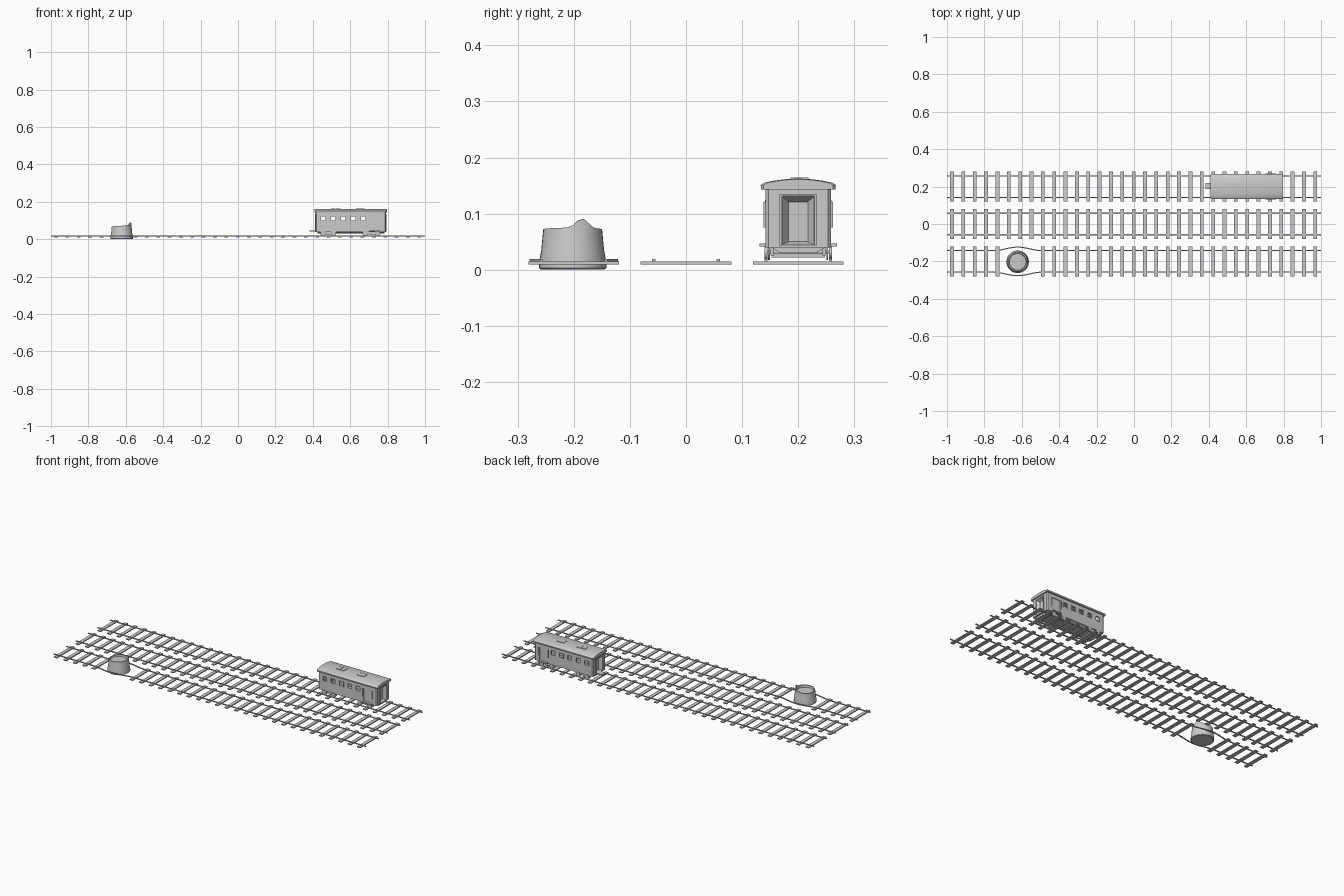
import bpy, bmesh, math
from mathutils import Vector

if "Cube" in bpy.data.objects:
    bpy.data.objects.remove(bpy.data.objects["Cube"])

def finish(name, bm):
    bmesh.ops.recalc_face_normals(bm, faces=bm.faces)
    me = bpy.data.meshes.new(name)
    bm.to_mesh(me)
    bm.free()
    ob = bpy.data.objects.new(name, me)
    bpy.context.collection.objects.link(ob)
    return ob

def add_box(bm, x0, x1, y0, y1, z0, z1):
    vs = bmesh.ops.create_cube(bm, size=1)["verts"]
    for v in vs:
        v.co = Vector((x1 if v.co.x > 0 else x0, y1 if v.co.y > 0 else y0, z1 if v.co.z > 0 else z0))
    return vs

def loft(bm, rings, cap=True):
    rows = [[bm.verts.new(p) for p in r] for r in rings]
    n = len(rows[0])
    for a, b in zip(rows, rows[1:]):
        for i in range(n):
            bm.faces.new((a[i], a[(i + 1) % n], b[(i + 1) % n], b[i]))
    if cap:
        bm.faces.new(rows[0])
        bm.faces.new(rows[-1])

def boxes(name, specs):
    bm = bmesh.new()
    for s in specs:
        add_box(bm, *s)
    return finish(name, bm)

def cut(ob, cutter):
    m = ob.modifiers.new("cut", "BOOLEAN")
    m.operation, m.solver, m.object = "DIFFERENCE", "EXACT", cutter
    bpy.context.view_layer.objects.active = ob
    bpy.ops.object.modifier_apply(modifier=m.name)
    bpy.data.objects.remove(cutter)

def smooth(ob):
    bpy.ops.object.select_all(action="DESELECT")
    ob.select_set(True)
    bpy.context.view_layer.objects.active = ob
    bpy.ops.object.shade_smooth_by_angle(angle=math.radians(35))

SX, SY = -0.622, -0.202     # stump centre
CY = 0.2                    # wagon track

# Tracks: sleepers and rails, the front one bulging around the stump
def bulge(x):
    d = abs(x - SX)
    return 0.019 * math.cos(d / 0.13 * math.pi / 2) ** 2 if d < 0.13 else 0

for label, ty in (("front", -0.2), ("middle", 0.0), ("back", 0.2)):
    xs = [-0.973 + i * 0.0607 for i in range(33)]
    if label == "front":
        xs = [x for x in xs if abs(x - SX) > 0.1]
    boxes(label + "_sleepers", [(x - .010, x + .010, ty - .081, ty + .081, .0095, .0150) for x in xs])
    bm = bmesh.new()
    for s in (-1, 1):
        path = [-1, 1]
        if label == "front":
            path = [-1] + [SX - .13 + .02 * i for i in range(14)] + [1]
        rings = []
        for x in path:
            y = ty + s * (.0575 + (bulge(x) if label == "front" else 0))
            rings.append([(x, y - .003, .0145), (x, y + .003, .0145), (x, y + .003, .019), (x, y - .003, .019)])
        loft(bm, rings)
    finish(label + "_rails", bm)

# Broken tree stump: tapered bark, splintered rim, sunken wood top
N = 32
def rim_z(a):
    y = SY + .053 * math.sin(a)
    z = .072 + .003 * math.cos(a)
    if math.cos(a) > 0:
        z += .018 * max(0, 1 - abs(y + .185) / .022)
    return z

def circle(r, zf):
    return [(SX + r * math.cos(t), SY + r * math.sin(t), zf(t)) for t in (2 * math.pi * i / N for i in range(N))]

bm = bmesh.new()
loft(bm, [circle(.056, lambda a: 0.0), circle(.060, lambda a: .003), circle(.060, lambda a: .012),
          circle(.056, lambda a: .035), circle(.0525, rim_z), circle(.046, rim_z),
          circle(.044, lambda a: .062)])
smooth(finish("tree_stump", bm))

# Wagon body: hollow box with see-through windows and tapered end doorways
X0, X1 = 0.415, 0.790
bm = bmesh.new()
add_box(bm, X0, X1, CY - .058, CY + .058, .040, .147)
bmesh.ops.bevel(bm, geom=[e for e in bm.edges if abs(e.verts[0].co.z - e.verts[1].co.z) > .05],
                offset=.005, segments=1, affect="EDGES")
body = finish("wagon_body", bm)
cut(body, boxes("cavity_cutter", [(X0 + .022, X1 - .022, CY - .052, CY + .052, .046, .142)]))
WX = [0.457, 0.510, 0.564, 0.617, 0.670]
cut(body, boxes("window_cutter", [(x - .013, x + .013, CY - .08, CY + .08, .098, .122) for x in WX]))
cut(body, boxes("side_door_cutter", [(.704, .757, CY + s * .0575 - .0028, CY + s * .0575 + .0028, .046, .123)
                                     for s in (-1, 1)]))
bm = bmesh.new()
for xe, d in ((X0, 1), (X1, -1)):
    rings = []
    for x, w, z0, z1 in ((xe - d * .001, .029, .044, .131), (xe + d * .016, .017, .050, .121)):
        rings.append([(x, CY - w, z0), (x, CY + w, z0), (x, CY + w, z1), (x, CY - w, z1)])
    loft(bm, rings)
cut(body, finish("end_door_cutter", bm))

# Window frames
bm = bmesh.new()
for x in WX:
    for s in (-1, 1):
        y0, y1 = sorted((CY + s * .056, CY + s * .0595))
        for b in ((x - .015, x - .012, .096, .124), (x + .012, x + .015, .096, .124),
                  (x - .012, x + .012, .096, .099), (x - .012, x + .012, .121, .124)):
            add_box(bm, b[0], b[1], y0, y1, b[2], b[3])
finish("window_frames", bm)

# Door posts on the ends, handrails and steps on the sides
specs = []
for x in (X0, X1):
    for s in (-1, 1):
        specs.append((x - .003, x + .003, CY + s * .031 - .002, CY + s * .031 + .002, .042, .134))
    specs.append((x - .003, x + .003, CY - .033, CY + .033, .131, .135))
boxes("end_door_frames", specs)
boxes("handrails", [(x - .001, x + .001, CY + s * .060 - .002, CY + s * .060 + .002, .075, .121)
                    for x in (.700, .762) for s in (-1, 1)])
boxes("door_steps", [(.702, .759, min(CY + s * .054, CY + s * .069), max(CY + s * .054, CY + s * .069), .041, .047)
                     for s in (-1, 1)])

# Curved roof with overhanging eaves
half = [(.066, .143), (.067, .151), (.061, .155), (.042, .159), (.022, .1615)]
prof = half + [(0, .1625)] + [(-y, z) for y, z in reversed(half)]
def roof_ring(x, k):
    return [(x, CY + y * k, .143 + (z - .143) * k) for y, z in prof]
bm = bmesh.new()
loft(bm, [roof_ring(.408, .93), roof_ring(.413, 1), roof_ring(.792, 1), roof_ring(.797, .93)])
smooth(finish("wagon_roof", bm))
boxes("roof_hatches", [(.496, .521, CY - .014, CY + .018, .158, .1645), (.523, .548, CY - .014, CY + .018, .158, .1645),
                       (.632, .677, CY - .014, CY + .018, .158, .1645)])

# Underframe tapering to the bottom, and coupling plate
bm = bmesh.new()
loft(bm, [[(x, CY - .050, .041), (x, CY + .050, .041), (x, CY + .032, .030), (x, CY - .032, .030)] for x in (.425, .782)])
finish("underframe", bm)
boxes("coupling_plate", [(.383, .430, CY - .012, CY + .020, .042, .047)])

# Wheels on axles and side frames
bm = bmesh.new()
for x in (.455, .510, .680, .745):
    for y0, w, r in ((CY - .0575, .006, .0125), (CY + .0575, .006, .0125), (CY - .052, .003, .0145),
                     (CY + .052, .003, .0145), (CY, .112, .003)):
        loft(bm, [[(x + r * math.cos(t), y0 + k * w / 2, .0315 + r * math.sin(t))
                   for t in (2 * math.pi * i / 16 for i in range(16))] for k in (-1, 1)])
smooth(finish("wheelsets", bm))
boxes("bogie_frames", [(a, b, CY + s * .046 - .003, CY + s * .046 + .003, .025, .040)
                       for a, b in ((.440, .525), (.665, .760)) for s in (-1, 1)]
      + [(x - .006, x + .006, CY - .048, CY + .048, .022, .030) for x in (.4825, .7125)])
